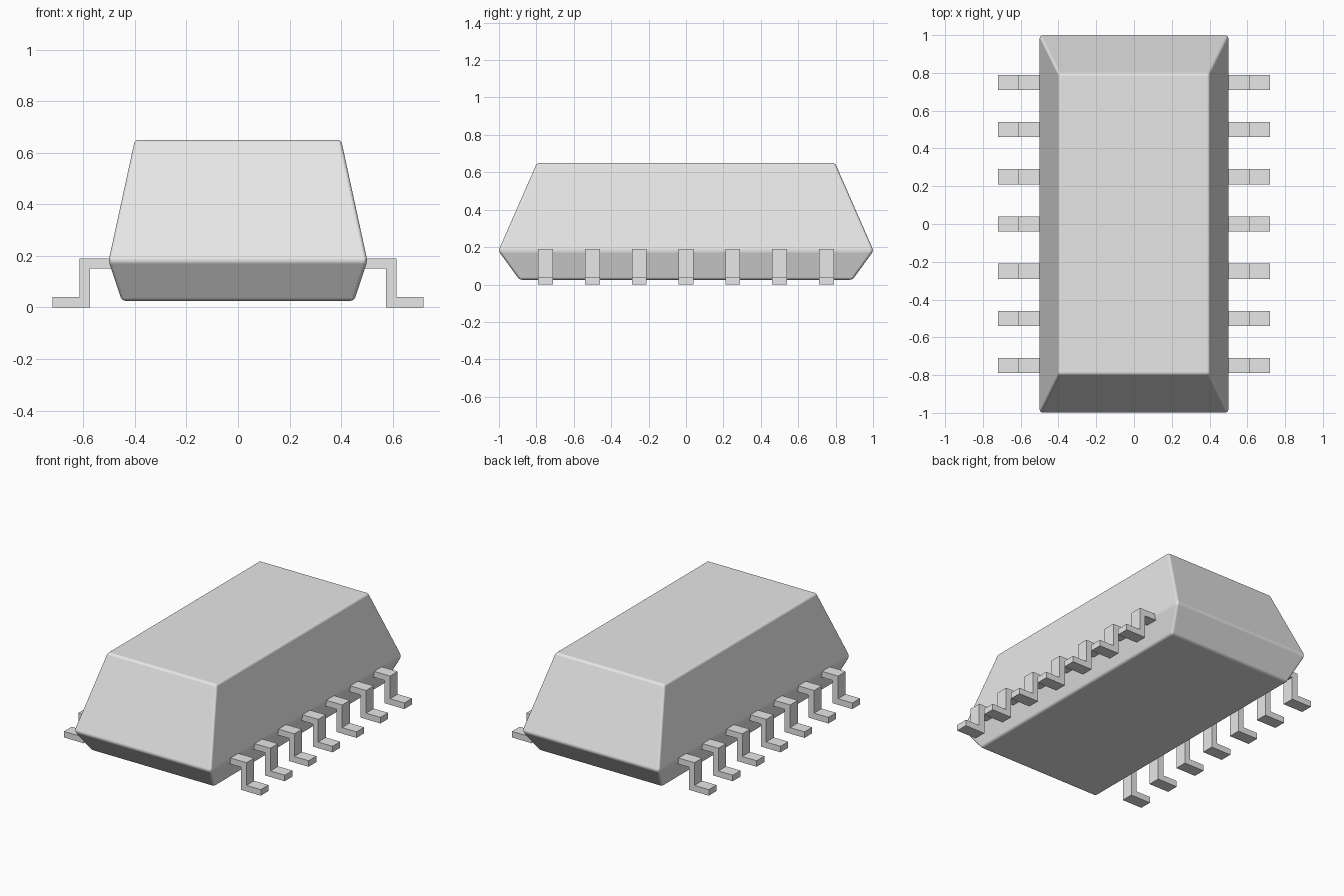
import bpy
import bmesh
from math import radians

old = bpy.data.objects.get("Cube")
if old:
    bpy.data.objects.remove(old, do_unlink=True)


def material(name, grey):
    mat = bpy.data.materials.new(name)
    mat.use_nodes = True
    color = (grey, grey, grey, 1)
    mat.diffuse_color = color
    mat.node_tree.nodes["Principled BSDF"].inputs["Base Color"].default_value = color
    return mat


def finish(bm, name, mat):
    bmesh.ops.recalc_face_normals(bm, faces=bm.faces)
    mesh = bpy.data.meshes.new(name)
    bm.to_mesh(mesh)
    bm.free()
    mesh.materials.append(mat)
    obj = bpy.data.objects.new(name, mesh)
    bpy.context.collection.objects.link(obj)
    return obj


grey = material("light grey", 0.8)

# Package body: stacked rectangles (half width, half length, height)
bm = bmesh.new()
rings = []
for hx, hy, z in [(0.45, 0.89, 0.025), (0.502, 1.003, 0.18), (0.4, 0.797, 0.65)]:
    corners = [(-hx, -hy), (hx, -hy), (hx, hy), (-hx, hy)]
    rings.append([bm.verts.new((x, y, z)) for x, y in corners])
for low, high in zip(rings, rings[1:]):
    for i in range(4):
        j = (i + 1) % 4
        bm.faces.new((low[i], low[j], high[j], high[i]))
bm.faces.new(rings[0])
bm.faces.new(rings[-1])
body = finish(bm, "package_body", grey)

# Softly rounded body edges
bevel = body.modifiers.new("soft_edges", "BEVEL")
bevel.width = 0.014
bevel.segments = 3
bevel.limit_method = "ANGLE"
bevel.angle_limit = radians(20)
bevel.harden_normals = True
for face in body.data.polygons:
    face.use_smooth = True

# Gull-wing leads: stepped profile extruded along y, mirrored to both sides
profile = [(0.46, 0.19), (0.615, 0.19), (0.615, 0.04), (0.72, 0.04),
           (0.72, 0), (0.575, 0), (0.575, 0.15), (0.46, 0.15)]
for side, label in [(1, "left"), (-1, "right")]:
    for n in range(7):
        y = (n - 3) * 0.25 - 0.04
        bm = bmesh.new()
        face = bm.faces.new([bm.verts.new((side * x, y, z)) for x, z in profile])
        result = bmesh.ops.extrude_face_region(bm, geom=[face])
        verts = [v for v in result["geom"] if isinstance(v, bmesh.types.BMVert)]
        bmesh.ops.translate(bm, verts=verts, vec=(0, 0.08, 0))
        finish(bm, f"{label}_lead_{n + 1}", grey)
